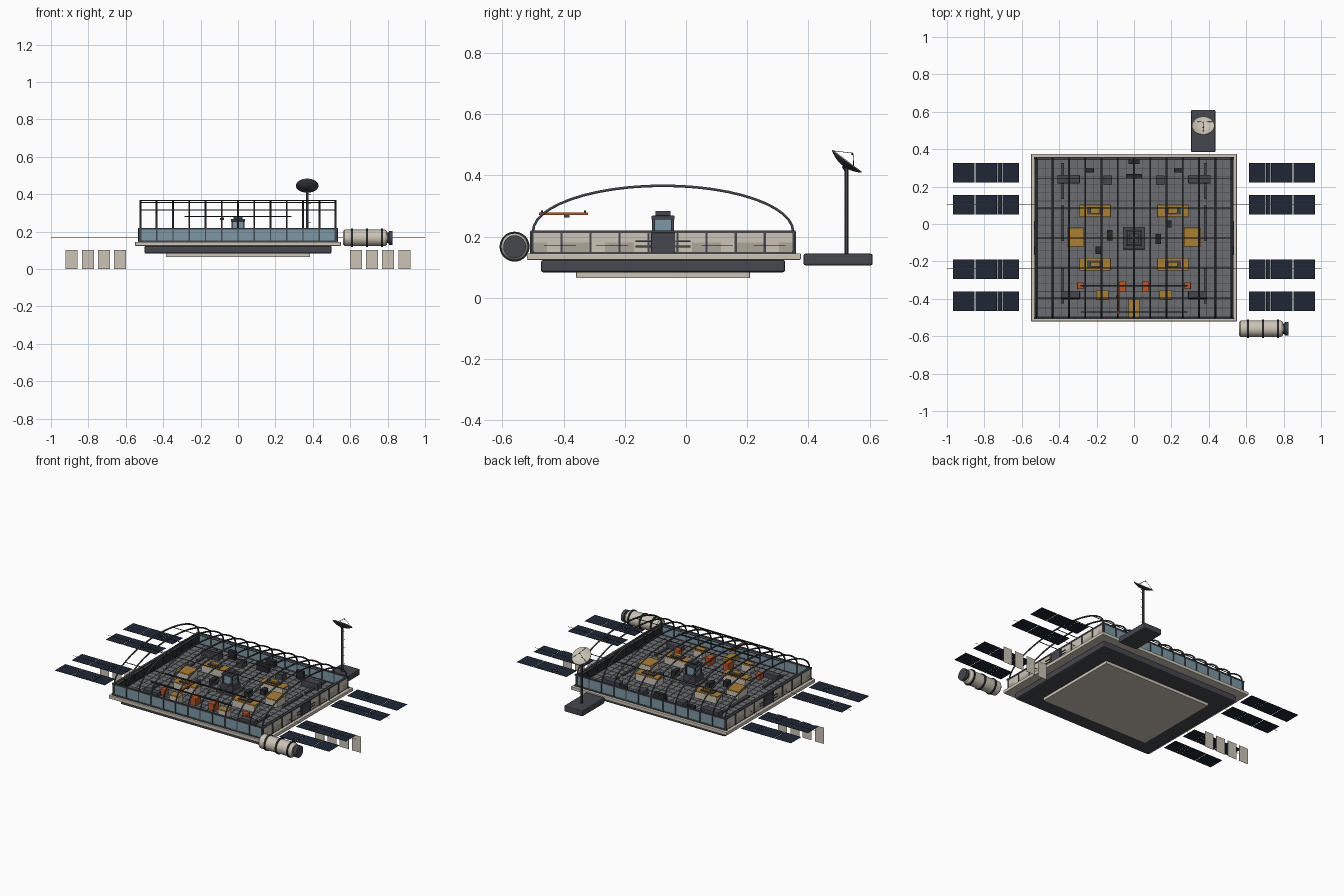
import bpy, bmesh, math
from mathutils import Vector, Matrix

if "Cube" in bpy.data.objects:
    bpy.data.objects.remove(bpy.data.objects["Cube"])

def mat(name, c):
    m = bpy.data.materials.new(name)
    m.diffuse_color = (*c, 1)
    m.use_nodes = True
    m.node_tree.nodes["Principled BSDF"].inputs["Base Color"].default_value = m.diffuse_color
    return m

DARK = mat("dark_metal", (0.06, 0.063, 0.075))
BLACK = mat("black_metal", (0.022, 0.024, 0.027))
FLOOR = mat("floor_grey", (0.15, 0.155, 0.165))
BEIGE = mat("beige", (0.6, 0.55, 0.47))
TAN = mat("tan", (0.42, 0.385, 0.33))
GLASS = mat("blue_glass", (0.2, 0.31, 0.37))
NAVY = mat("solar_navy", (0.013, 0.02, 0.036))
YELLOW = mat("ochre", (0.4, 0.21, 0.035))
ORANGE = mat("orange", (0.5, 0.09, 0.02))

def finish(name, bm, m, bevel=0, smooth=False):
    me = bpy.data.meshes.new(name)
    bm.to_mesh(me)
    bm.free()
    ob = bpy.data.objects.new(name, me)
    bpy.context.collection.objects.link(ob)
    me.materials.append(m)
    if bevel:
        b = ob.modifiers.new("bevel", 'BEVEL')
        b.width, b.segments = bevel, 2
    if smooth:
        bpy.context.view_layer.objects.active = ob
        ob.select_set(True)
        bpy.ops.object.shade_smooth_by_angle()
        ob.select_set(False)
    return ob

def boxes(name, items, m, bevel=0):
    """items: (centre x, centre y, size x, size y, z low, z high)"""
    bm = bmesh.new()
    for x, y, sx, sy, z0, z1 in items:
        M = Matrix.Translation((x, y, (z0 + z1) / 2)) @ Matrix.Diagonal((sx, sy, z1 - z0, 1))
        bmesh.ops.create_cube(bm, size=1, matrix=M)
    return finish(name, bm, m, bevel)

def rods(name, items, m, n=8):
    """items: (start, end, radius)"""
    bm = bmesh.new()
    for a, b, r in items:
        a, b = Vector(a), Vector(b)
        M = Matrix.Translation((a + b) / 2) @ (b - a).to_track_quat('Z', 'Y').to_matrix().to_4x4()
        bmesh.ops.create_cone(bm, cap_ends=True, segments=n, radius1=r, radius2=r, depth=(b - a).length, matrix=M)
    return finish(name, bm, m, smooth=True)

def lathe(name, profile, m, M, n=32):
    """Spin (radius, height) points about z, then place with M."""
    bm = bmesh.new()
    vs = [bm.verts.new((r, 0, z)) for r, z in profile]
    es = [bm.edges.new(p) for p in zip(vs, vs[1:])]
    bmesh.ops.spin(bm, geom=vs + es, cent=(0, 0, 0), axis=(0, 0, 1), angle=2 * math.pi, steps=n)
    bmesh.ops.remove_doubles(bm, verts=bm.verts, dist=1e-5)
    bmesh.ops.recalc_face_normals(bm, faces=bm.faces)
    bm.transform(M)
    return finish(name, bm, m, smooth=True)

def mirror(items):
    return [(s * i[0], *i[1:]) for i in items for s in (-1, 1)]

CY = -0.075
# Platform layers
boxes("platform_rim", [(0, -0.0725, 1.1, 0.895, 0.124, 0.145)], BEIGE, 0.003)
boxes("under_slab", [(0, CY, 1.0, 0.798, 0.083, 0.124)], DARK, 0.008)
boxes("bottom_plate", [(0, CY, 0.77, 0.568, 0.064, 0.084)], BEIGE, 0.003)
boxes("deck", [(0, CY, 1.06, 0.86, 0.144, 0.149)], DARK)
boxes("floor_tiles", [(-0.494 + i * 0.043, CY - 0.396 + j * 0.044, 0.04, 0.041, 0.148, 0.151)
                      for i in range(24) for j in range(19)], FLOOR)

# Walls: glass front and back, patched panels on the sides
Y0, Y1, X1 = -0.502, 0.352, 0.525
boxes("glass_walls", [(0, y, 1.05, 0.006, 0.15, 0.212) for y in (Y0, Y1)], GLASS)
for m, k in ((BEIGE, False), (TAN, True)):
    cells = [(s, i, j) for s in (-1, 1) for i in range(18) for j in range(2)]
    boxes("side_wall_panels", [(s * X1, Y0 + (i + 0.5) * 0.0474, 0.008, 0.0474, 0.148 + j * 0.033, 0.181 + j * 0.033)
                               for s, i, j in cells if ((i * 7 + j * 5 + i * i) % 3 == 0) == k], m)
boxes("inner_wall_lining", [(s * 0.518, Y0 + (i + 0.5) * 0.095, 0.006, 0.08, 0.155, 0.205)
                            for s in (-1, 1) for i in range(9)], BLACK)
XS = [-0.522 + i * 0.087 for i in range(13)]
posts = [(x, y, 0.007, 0.014, 0.145, 0.216) for x in XS for y in (Y0, Y1)]
posts += [(s * X1, Y0 + i * 0.0949, 0.016, 0.007, 0.145, 0.216) for s in (-1, 1) for i in range(10)]
boxes("wall_posts", posts, DARK)
rails = [(0, y, 1.07, 0.012, z, z + 0.008) for y in (Y0, Y1) for z in (0.145, 0.212)]
rails += [(s * X1, CY, 0.014, 0.86, 0.212, 0.22) for s in (-1, 1)]
boxes("wall_rails", rails, DARK)

# Side doors with hand rails
boxes("side_doors", mirror([(0.527, CY, 0.014, 0.078, 0.148, 0.213)]), DARK, 0.002)
boxes("door_rails", mirror([(0.533, CY + s * 0.065, 0.004, 0.05, z, z + 0.005) for s in (-1, 1) for z in (0.165, 0.182)]), DARK)

# Roof arches and purlins
cu = bpy.data.curves.new("roof_arches", 'CURVE')
cu.dimensions, cu.bevel_depth, cu.bevel_resolution = '3D', 0.0048, 1
for x in XS:
    sp = cu.splines.new('POLY')
    sp.points.add(24)
    for k, p in enumerate(sp.points):
        a = math.pi * k / 24
        p.co = (x, CY - 0.425 * math.cos(a), 0.216 + 0.15 * math.sin(a), 1)
cu.materials.append(DARK)
bpy.context.collection.objects.link(bpy.data.objects.new("roof_arches", cu))
purlins = []
for d in (-0.32, -0.16, 0, 0.16, 0.32):
    z = 0.216 + 0.15 * math.sqrt(1 - (d / 0.425) ** 2)
    purlins.append(((-0.522, CY + d, z), (0.522, CY + d, z), 0.0025))
rods("roof_purlins", purlins, BLACK, 6)

# Solar wings with thin booms
wing_y = (0.273, 0.102, -0.242, -0.412)
boxes("solar_cells", mirror([(0.659 + i * 0.0895 + 0.0, y, 0.0865, 0.104, 0.1685, 0.17) for y in wing_y for i in range(1)]
                            + [(0.79 + i * 0.12, y, 0.116, 0.104, 0.1685, 0.17) for y in wing_y for i in range(2)]
                            + [(0.717, y, 0.025, 0.104, 0.1685, 0.17) for y in wing_y]), NAVY)
rods("solar_booms", [((s * 0.53, y, 0.171), (s, y, 0.171), 0.001) for s in (-1, 1) for y in (0.105, -0.24)], BLACK, 6)

# Hanging radiators
boxes("radiators", mirror([(0.63 + i * 0.0865, CY, 0.064, 0.0012, 0.0, 0.103) for i in range(4)]), BEIGE)

# Docking module
T = Matrix.Translation((0, -0.56, 0.167)) @ Matrix.Rotation(math.pi / 2, 4, 'Y')
lathe("docking_module", [(0, 0.562), (0.036, 0.562), (0.044, 0.57), (0.044, 0.785), (0.036, 0.797), (0, 0.797)], BEIGE, T)
lathe("docking_collar", [(0, 0.795), (0.028, 0.795), (0.028, 0.805), (0.037, 0.807), (0.037, 0.827), (0, 0.827)], DARK, T)
for x in (0.61, 0.69, 0.77):
    lathe("module_ring", [(0.042, x - 0.005), (0.049, x - 0.005), (0.049, x + 0.005), (0.042, x + 0.005)], BLACK, T)

# Antenna pad, mast and dish
boxes("antenna_pad", [(0.37, 0.497, 0.13, 0.226, 0.106, 0.144)], DARK, 0.006)
rods("antenna_mast", [((0.37, 0.524, 0.14), (0.37, 0.524, 0.425), 0.007)], DARK, 12)
rods("mast_rungs", [((0.365, 0.524, z), (0.39, 0.524, z), 0.001) for z in (0.2, 0.25, 0.3, 0.35, 0.4)], BLACK, 6)
D = Matrix.Translation((0.37, 0.514, 0.431)) @ Matrix.Rotation(math.radians(-37), 4, 'X')
R = [0.06 * k / 6 for k in range(7)]
lathe("dish", [(r, 5 * r * r) for r in R] + [(r, 5 * r * r + 0.003) for r in R[::-1]], BEIGE, D)
lathe("dish_back", [(r, 5 * r * r - 0.001) for r in R], DARK, D)
tip = D @ Vector((0, 0, 0.052))
feed = [(D @ Vector((0.058 * math.cos(a), 0.058 * math.sin(a), 0.018)), tip, 0.0009) for a in (0.5, 2.6, 4.7)]
rods("dish_feed", feed + [(tip, D @ Vector((0, 0, 0.045)), 0.003), (D @ Vector((0, 0, 0)), (0.37, 0.524, 0.415), 0.006)], BLACK, 6)

# Central tower
boxes("tower_base", [(0, CY, 0.12, 0.12, 0.15, 0.165), (0, CY, 0.085, 0.085, 0.165, 0.205),
                     (0, CY, 0.076, 0.076, 0.255, 0.268), (0, CY, 0.05, 0.05, 0.268, 0.284)], DARK, 0.003)
boxes("tower_cabin", [(0, CY, 0.06, 0.06, 0.2, 0.258)], GLASS, 0.003)
boxes("tower_frame", [(a * 0.031, CY + b * 0.031, 0.01, 0.01, 0.2, 0.258) for a in (-1, 1) for b in (-1, 1)], DARK)

# Workstations: beige body, ochre lid, dark inset
stations = [(0.208, 0.07, 0.168, 0.066), (0.208, -0.215, 0.168, 0.066), (0.312, -0.07, 0.092, 0.1),
            (0.17, -0.38, 0.068, 0.05)]
boxes("station_bodies", mirror([(x, y, w * 0.94, d * 0.92, 0.15, 0.192) for x, y, w, d in stations]), BEIGE, 0.003)
boxes("station_lids", mirror([(x, y, w, d, 0.192, 0.2) for x, y, w, d in stations]), YELLOW, 0.002)
boxes("station_insets", mirror([(x, y, 0.085, 0.04, 0.199, 0.207) for x, y, w, d in stations[:2]]), DARK)
boxes("station_caps", mirror([(x, y, 0.05, 0.026, 0.206, 0.216) for x, y, w, d in stations[:2]]), YELLOW)
boxes("entry_ramp", [(0, -0.45, 0.058, 0.095, 0.15, 0.168)], YELLOW, 0.003)
boxes("orange_crates", mirror([(0.063, -0.335, 0.036, 0.056, 0.15, 0.195), (0.287, -0.33, 0.034, 0.034, 0.15, 0.185)]), ORANGE, 0.002)

# Consoles, racks and floor tracks
boxes("consoles", [(0, 0.255, 0.085, 0.022, 0.15, 0.205), (0, 0.335, 0.06, 0.03, 0.15, 0.19), (0.13, -0.08, 0.03, 0.055, 0.15, 0.19),
                   (-0.13, -0.06, 0.03, 0.055, 0.15, 0.19), (-0.19, -0.14, 0.03, 0.04, 0.15, 0.185), (0.185, 0, 0.03, 0.04, 0.15, 0.185)]
      + mirror([(0.24, 0.287, 0.05, 0.022, 0.15, 0.205)]), BLACK, 0.002)
boxes("storage_racks", mirror([(0.14, 0.235, 0.045, 0.05, 0.15, 0.185), (0.35, 0.24, 0.12, 0.045, 0.15, 0.19),
                               (0.34, -0.38, 0.1, 0.04, 0.15, 0.18)]), DARK, 0.002)
boxes("floor_tracks", mirror([(0.382, y, 0.016, 0.19, 0.15, 0.162) for y in (0.23, 0.005, -0.33)]), DARK)

# Overhead crane
boxes("crane_rails", [(0, y, 0.57, 0.006, 0.278, 0.285) for y in (-0.47, -0.33)], BLACK)
boxes("crane_bridge", [(-0.085, -0.4, 0.014, 0.16, 0.271, 0.279)], ORANGE)
boxes("crane_trolley", [(-0.085, -0.39, 0.02, 0.018, 0.262, 0.272)], DARK)
